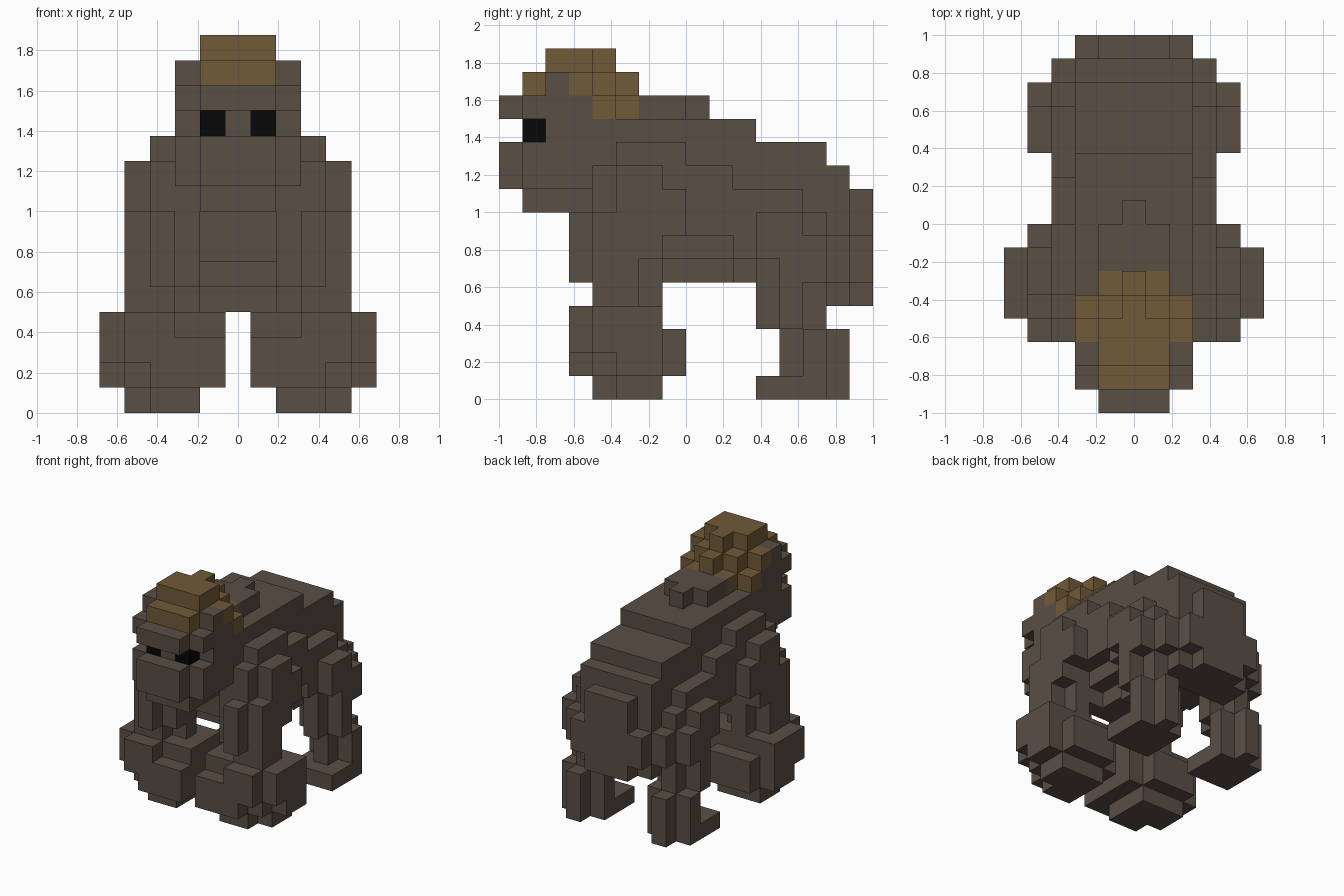
import bpy
import bmesh
from mathutils import Vector

if "Cube" in bpy.data.objects:
    bpy.data.objects.remove(bpy.data.objects["Cube"], do_unlink=True)

UNIT = 0.125
DIRECTIONS = [Vector(d) for d in ((1, 0, 0), (-1, 0, 0), (0, 1, 0), (0, -1, 0), (0, 0, 1), (0, 0, -1))]


def make_material(name, red, green, blue):
    material = bpy.data.materials.new(name)
    material.use_nodes = True
    colour = (red, green, blue, 1)
    material.diffuse_color = colour
    material.node_tree.nodes["Principled BSDF"].inputs["Base Color"].default_value = colour
    return material


brown_fur = make_material("brown fur", .101, .077, .06)
golden_hair = make_material("golden hair", .165, .103, .04)
black_eye = make_material("black eye", .002, .002, .002)

occupied = {}
materials = {}


def span(value):
    low, high = value if isinstance(value, tuple) else (value, value)
    return range(low, high + 1)


def fill(part, x, y, z, side=None, material=brown_fur):
    """Fill a block of cells: centred (side None) or on both sides."""
    for column in span(x):
        for row in span(y):
            for layer in span(z):
                for sign, label in ((1, "left"), (-1, "right")):
                    name = part if side is None else label + "_" + part
                    occupied.setdefault((sign * column, row, layer), name)
                    materials.setdefault(name, material)


def pair(part, x, y, z, material=brown_fur):
    fill(part, x, y, z, side="both", material=material)


def build(name):
    """Make the outer skin of all the cells in one part."""
    bm = bmesh.new()
    for cell, owner in occupied.items():
        if owner != name:
            continue
        centre = Vector((cell[0], cell[1] - 7.5, cell[2] + .5))
        for normal in DIRECTIONS:
            neighbour = tuple(int(c + n) for c, n in zip(cell, normal))
            if neighbour in occupied:
                continue
            across = Vector((normal.y, normal.z, normal.x))
            up = normal.cross(across)
            corners = [centre + (normal + a * across + b * up) / 2
                       for a, b in ((-1, -1), (1, -1), (1, 1), (-1, 1))]
            bm.faces.new([bm.verts.new(c * UNIT) for c in corners])
    bmesh.ops.remove_doubles(bm, verts=bm.verts, dist=UNIT / 100)
    mesh = bpy.data.meshes.new(name)
    bm.to_mesh(mesh)
    bm.free()
    mesh.materials.append(materials[name])
    bpy.context.collection.objects.link(bpy.data.objects.new(name, mesh))


# Eyes
pair("eye", x=1, y=1, z=11, material=black_eye)

# Hair: stepped crest running down the back of the head
for width, rows, layer in (
        (1, (2, 3), 14), (0, 4, 14),
        (1, (1, 4), 13), (0, 5, 13),
        (1, 5, 12)):
    fill("hair", x=(0, width), y=rows, z=layer, material=golden_hair)
fill("hair", x=2, y=3, z=13, material=golden_hair)
fill("hair", x=2, y=4, z=12, material=golden_hair)

# Head: brow, muzzle, skull, chin and ears
fill("brow", x=(0, 1), y=0, z=12)
fill("muzzle", x=(0, 1), y=0, z=(9, 10))
fill("head", x=(0, 2), y=(1, 4), z=12)
fill("head", x=0, y=1, z=11)
fill("head", x=(0, 2), y=(2, 4), z=11)
fill("head", x=(0, 2), y=(1, 4), z=(9, 10))
fill("chin", x=(0, 1), y=(1, 4), z=8)
pair("ear", x=2, y=2, z=13)

# Torso: hump, back and belly in stepped layers
fill("hump", x=(0, 1), y=(5, 7), z=12)
fill("hump", x=0, y=8, z=12)
fill("torso", x=(0, 2), y=(5, 10), z=11)
fill("torso", x=(0, 3), y=(5, 7), z=10)
fill("torso", x=(0, 2), y=(8, 13), z=10)
fill("torso", x=(0, 3), y=(5, 9), z=9)
fill("torso", x=(0, 2), y=(10, 14), z=9)
fill("torso", x=(0, 3), y=(5, 12), z=8)
fill("torso", x=(0, 2), y=(4, 14), z=8)
fill("torso", x=(0, 3), y=(5, 13), z=7)
fill("torso", x=(0, 3), y=(10, 13), z=6)
fill("torso", x=(0, 2), y=(5, 9), z=6)
fill("torso", x=(0, 2), y=(10, 13), z=5)
fill("belly", x=(0, 1), y=(6, 9), z=5)

# Rump: rounded block at the back
fill("rump", x=(0, 2), y=14, z=7)
fill("rump", x=(0, 1), y=15, z=(7, 8))
fill("rump", x=(0, 3), y=14, z=(5, 6))
fill("rump", x=(0, 2), y=15, z=(5, 6))
fill("rump", x=(0, 2), y=(13, 14), z=4)
fill("rump", x=(0, 1), y=15, z=4)

# Arms: shoulder, pillar-like forearm, large fist
pair("shoulder", x=4, y=(5, 6), z=(8, 9))
pair("shoulder", x=3, y=4, z=(8, 9))
pair("shoulder", x=4, y=7, z=(7, 8))
pair("arm", x=4, y=(4, 6), z=(6, 7))
pair("arm", x=4, y=(4, 5), z=(4, 5))
pair("arm", x=3, y=(4, 6), z=(4, 7))
pair("arm", x=2, y=(4, 6), z=(5, 7))
pair("arm", x=2, y=5, z=4)
pair("arm", x=3, y=3, z=(5, 7))
pair("fist", x=(1, 5), y=(4, 6), z=(2, 3))
pair("fist", x=(3, 4), y=3, z=3)
pair("fist", x=(1, 4), y=3, z=2)
pair("fist", x=(2, 4), y=7, z=(1, 2))
pair("fist", x=(1, 5), y=(5, 6), z=1)
pair("fist", x=(1, 4), y=4, z=1)
pair("fist", x=(1, 3), y=3, z=1)
pair("fist", x=(2, 3), y=(4, 6), z=0)
pair("fist", x=4, y=(5, 6), z=0)

# Legs: stepped hip, cross-shaped shin and toes
pair("hip", x=4, y=(11, 12), z=7)
pair("hip", x=4, y=(11, 13), z=6)
pair("hip", x=4, y=(12, 13), z=5)
pair("hip", x=3, y=(11, 13), z=5)
pair("leg", x=4, y=12, z=(3, 4))
pair("leg", x=3, y=(11, 13), z=(3, 4))
pair("leg", x=2, y=12, z=(3, 4))
pair("leg", x=(2, 4), y=13, z=(0, 2))
pair("leg", x=3, y=(12, 14), z=(0, 2))
pair("foot", x=(2, 4), y=(11, 12), z=0)

for part_name in materials:
    build(part_name)
